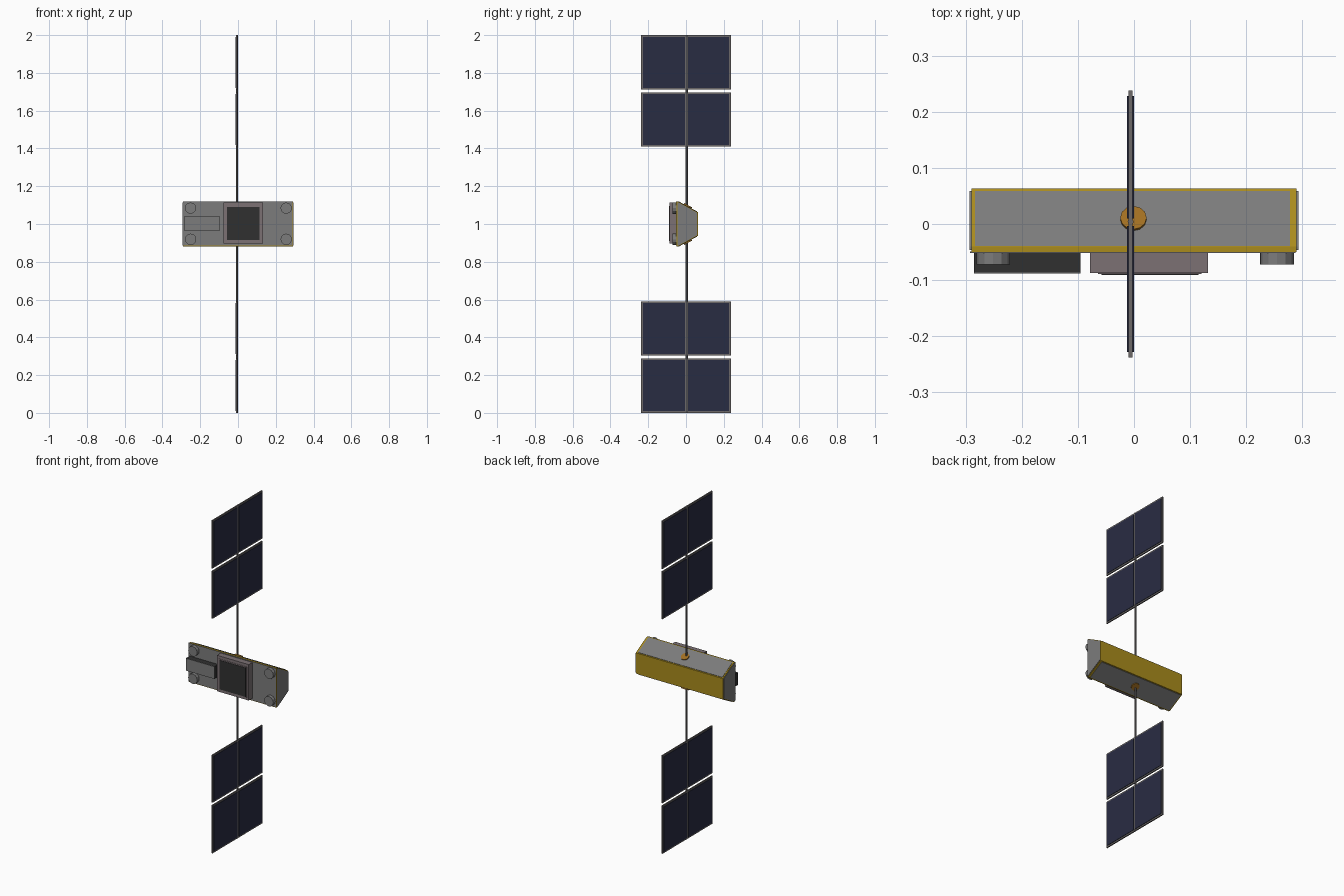
import bpy, bmesh, math
from mathutils import Matrix

if "Cube" in bpy.data.objects:
    bpy.data.objects.remove(bpy.data.objects["Cube"])


def mat(name, rgb):
    m = bpy.data.materials.new(name)
    m.diffuse_color = (*rgb, 1)
    m.use_nodes = True
    m.node_tree.nodes["Principled BSDF"].inputs["Base Color"].default_value = m.diffuse_color
    return m


GOLD = mat("gold_foil", (0.40, 0.26, 0.012))
NAVY = mat("solar_navy", (0.022, 0.025, 0.055))
DARK = mat("dark", (0.03, 0.03, 0.03))
COPPER = mat("copper", (0.36, 0.16, 0.015))
MAUVE = mat("mauve_grey", (0.20, 0.165, 0.175))
STEEL = mat("steel", (0.2, 0.2, 0.2))
FRAME = mat("frame_grey", (0.15, 0.14, 0.14))


def finish(name, bm, material):
    bmesh.ops.recalc_face_normals(bm, faces=bm.faces)
    me = bpy.data.meshes.new(name)
    bm.to_mesh(me)
    bm.free()
    me.materials.append(material)
    ob = bpy.data.objects.new(name, me)
    bpy.context.collection.objects.link(ob)
    return ob


def prism(name, x0, x1, profile, material):
    """Extrude a (y, z) outline along x."""
    bm = bmesh.new()
    face = bm.faces.new([bm.verts.new((x0, y, z)) for y, z in profile])
    ext = bmesh.ops.extrude_face_region(bm, geom=[face])["geom"]
    verts = [g for g in ext if isinstance(g, bmesh.types.BMVert)]
    bmesh.ops.translate(bm, verts=verts, vec=(x1 - x0, 0, 0))
    return finish(name, bm, material)


def box(name, x, y, z, material):
    prism(name, *x, [(y[0], z[0]), (y[1], z[0]), (y[1], z[1]), (y[0], z[1])], material)


def cylinder(name, loc, r, depth, sides, material, rot_x=0.0):
    bm = bmesh.new()
    m = Matrix.Translation(loc) @ Matrix.Rotation(rot_x, 4, 'X')
    bmesh.ops.create_cone(bm, cap_ends=True, segments=sides, radius1=r,
                          radius2=r, depth=depth, matrix=m)
    return finish(name, bm, material)


# Foil-wrapped body: tapers towards the back
def outline(inset=0.0):
    half = [(-0.05 + inset, 0.118 - inset), (-0.04, 0.118 - inset), (0.063 - inset, 0.062 - inset * 0.6)]
    return [(y, 1 + h) for y, h in half] + [(y, 1 - h) for y, h in reversed(half)]


prism("body", -0.29, 0.29, outline(), GOLD)
prism("left_end_panel", -0.293, -0.289, outline(0.004), STEEL)
prism("right_end_panel", 0.289, 0.293, outline(0.004), STEEL)
box("front_plate", (-0.292, 0.288), (-0.052, -0.049), (0.886, 1.118), STEEL)

# Panels on the sloped faces, and mast hubs
slope = math.atan2(0.056, 0.103)
for side, s in (("upper", 1), ("lower", -1)):
    prism(side + "_slope_panel", -0.283, 0.278,
          [(y, 1 + s * h) for y, h in
           ((-0.04, 0.116), (-0.039, 0.120), (0.059, 0.0665), (0.058, 0.060))], STEEL)
    cylinder(side + "_mast_hub", (-0.001, 0.008, 1 + s * 0.093), 0.0235, 0.014, 12,
             COPPER, -s * slope)

# Front instruments
box("instrument_housing", (-0.078, 0.132), (-0.087, -0.05), (0.897, 1.113), MAUVE)
box("instrument_rim", (-0.064, 0.120), (-0.089, -0.085), (0.910, 1.096), MAUVE)
box("instrument_window", (-0.058, 0.115), (-0.091, -0.085), (0.915, 1.090), DARK)
box("side_unit", (-0.285, -0.095), (-0.086, -0.05), (0.966, 1.040), DARK)
box("side_unit_cover", (-0.285, -0.095), (-0.088, -0.086), (0.966, 1.040), STEEL)
for x in (-0.251, 0.255):
    for z in (0.919, 1.084):
        cylinder("corner_puck", (x, -0.061, z), 0.030, 0.022, 12, STEEL, math.pi / 2)

# Masts and solar wings
MX = -0.006
for side, s in (("upper", 1), ("lower", -1)):
    cylinder(side + "_mast", (MX, 0.004, 1 + s * 0.54), 0.0055, 0.92, 8, FRAME)
    for a, b in ((0.41, 0.696), (0.712, 1.0)):
        z0, z1 = sorted((1 + s * a, 1 + s * b))
        box(side + "_panel_frame", (MX - 0.0035, MX + 0.0035), (-0.238, 0.238), (z0, z1), FRAME)
        for y in ((-0.228, -0.004), (0.010, 0.228)):
            box(side + "_solar_cells", (MX - 0.0063, MX + 0.0063), y,
                (z0 + 0.009, z1 - 0.009), NAVY)
